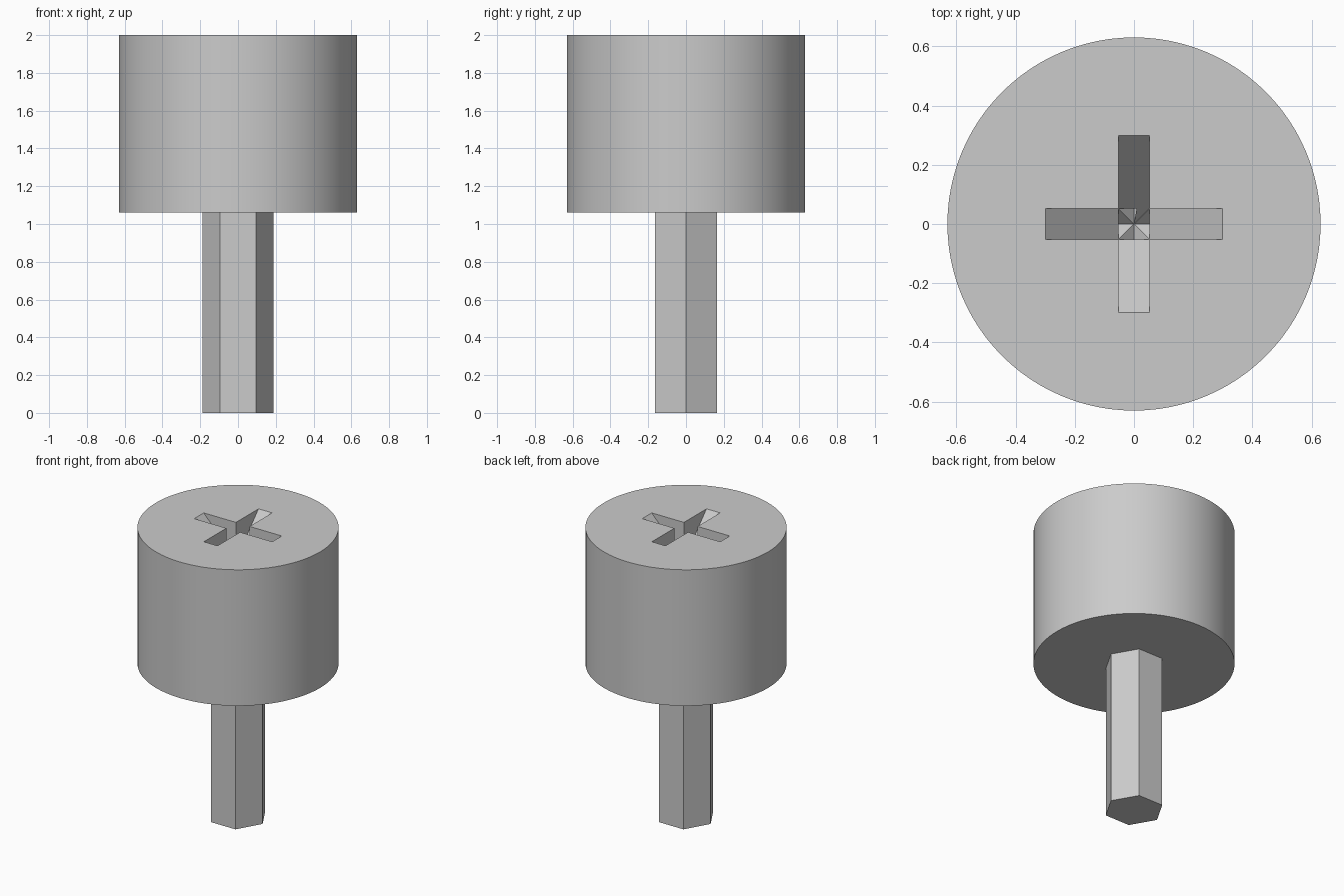
import bpy, bmesh, math
from mathutils import Matrix

cube = bpy.data.objects.get("Cube")
if cube:
    bpy.data.objects.remove(cube, do_unlink=True)

TOP, HEAD_BASE = 2.0, 1.06
HEAD_RADIUS, SHAFT_RADIUS = 0.63, 0.188
SLOT_REACH, SLOT_HALF, SLOT_DEPTH = 0.298, 0.052, 0.32

grey = bpy.data.materials.new("plain grey")
grey.use_nodes = True
grey.diffuse_color = (0.6, 0.6, 0.6, 1)
grey.node_tree.nodes["Principled BSDF"].inputs["Base Color"].default_value = grey.diffuse_color


def make_object(name, bm):
    bmesh.ops.recalc_face_normals(bm, faces=bm.faces)
    mesh = bpy.data.meshes.new(name)
    bm.to_mesh(mesh)
    bm.free()
    mesh.materials.append(grey)
    obj = bpy.data.objects.new(name, mesh)
    bpy.context.collection.objects.link(obj)
    return obj


def cylinder(name, radius, bottom, top, sides):
    """Upright prism whose first corner lies on the x axis."""
    bm = bmesh.new()
    ring = [(radius * math.cos(math.tau * i / sides),
             radius * math.sin(math.tau * i / sides), bottom) for i in range(sides)]
    face = bm.faces.new([bm.verts.new(p) for p in ring])
    extruded = bmesh.ops.extrude_face_region(bm, geom=[face])["geom"]
    verts = [v for v in extruded if isinstance(v, bmesh.types.BMVert)]
    bmesh.ops.translate(bm, verts=verts, vec=(0, 0, top - bottom))
    return make_object(name, bm)


def slot_cutter(name, angle):
    """V-floored slot, deepest on the axis and running out at the top face."""
    bm = bmesh.new()
    profile = [(-SLOT_REACH, TOP), (0, TOP - SLOT_DEPTH), (SLOT_REACH, TOP),
               (SLOT_REACH, TOP + 0.1), (-SLOT_REACH, TOP + 0.1)]
    face = bm.faces.new([bm.verts.new((x, -SLOT_HALF, z)) for x, z in profile])
    extruded = bmesh.ops.extrude_face_region(bm, geom=[face])["geom"]
    verts = [v for v in extruded if isinstance(v, bmesh.types.BMVert)]
    bmesh.ops.translate(bm, verts=verts, vec=(0, 2 * SLOT_HALF, 0))
    bmesh.ops.rotate(bm, verts=bm.verts, matrix=Matrix.Rotation(angle, 3, "Z"))
    cutter = make_object(name, bm)
    cutter.hide_render = True
    return cutter


# Hexagonal shaft
cylinder("hex_shaft", SHAFT_RADIUS, 0, HEAD_BASE, 6)

# Round head with a cross recess
head = cylinder("round_head", HEAD_RADIUS, HEAD_BASE, TOP, 96)
bpy.ops.object.select_all(action="DESELECT")
bpy.context.view_layer.objects.active = head
head.select_set(True)
for name, angle in (("slot_cutter_x", 0), ("slot_cutter_y", math.pi / 2)):
    cutter = slot_cutter(name, angle)
    cut = head.modifiers.new(name, "BOOLEAN")
    cut.operation = "DIFFERENCE"
    cut.solver = "EXACT"
    cut.object = cutter
    bpy.ops.object.modifier_apply(modifier=cut.name)
    bpy.data.objects.remove(cutter, do_unlink=True)
bpy.ops.object.shade_smooth_by_angle(angle=math.radians(20))
